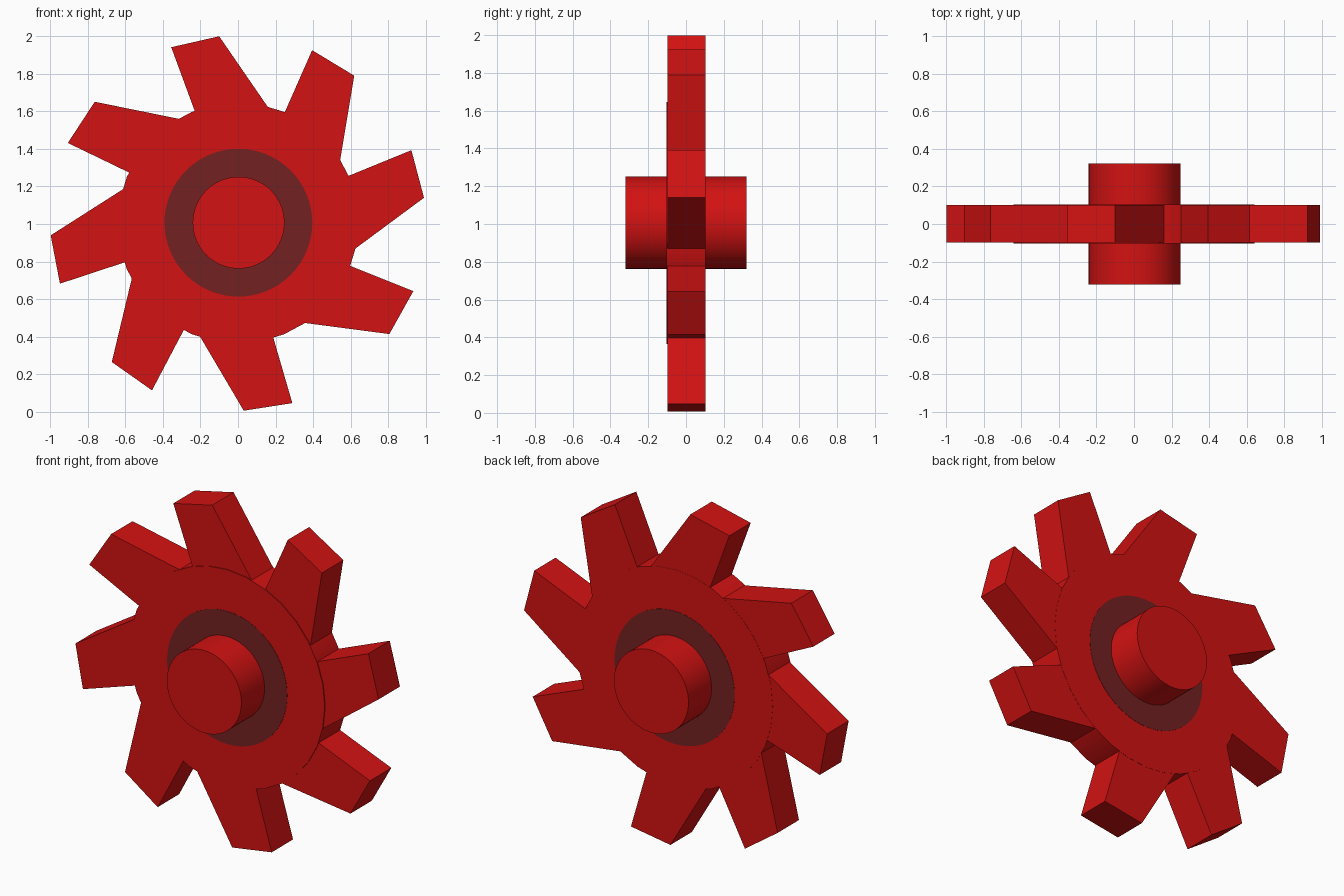
import bpy, bmesh, math

if "Cube" in bpy.data.objects:
    bpy.data.objects.remove(bpy.data.objects["Cube"])

CZ = 1.005  # height of the wheel axis


def material(name, colour):
    m = bpy.data.materials.new(name)
    m.diffuse_color = (*colour, 1)
    m.use_nodes = True
    m.node_tree.nodes["Principled BSDF"].inputs["Base Color"].default_value = m.diffuse_color
    return m


red = material("red", (0.65, 0.006, 0.006))
dark = material("dark_red", (0.17, 0.015, 0.015))


def drum(name, radius, half_width, mat, sides=32, x=0.0, z=CZ):
    """Cylinder lying along the y axis."""
    bpy.ops.mesh.primitive_cylinder_add(
        vertices=sides, radius=radius, depth=2 * half_width,
        location=(x, 0, z), rotation=(math.pi / 2, 0, 0))
    ob = bpy.context.object
    ob.name = name
    ob.data.materials.append(mat)
    bpy.ops.object.shade_smooth_by_angle()
    return ob


def tooth(name, angle):
    """Leaning tapered tooth, turned clockwise about the axis."""
    profile = [(-0.355, 0.935), (-0.10, 0.993), (0.22, 0.528), (-0.19, 0.487)]
    c, s = math.cos(angle), math.sin(angle)
    bm = bmesh.new()
    front = bm.faces.new([bm.verts.new((x * c + z * s, -0.098, z * c - x * s))
                          for x, z in profile])
    moved = bmesh.ops.extrude_face_region(bm, geom=[front], use_keep_orig=True)["geom"]
    bmesh.ops.translate(bm, vec=(0, 0.2, 0),
                        verts=[g for g in moved if isinstance(g, bmesh.types.BMVert)])
    bmesh.ops.recalc_face_normals(bm, faces=bm.faces)
    mesh = bpy.data.meshes.new(name)
    bm.to_mesh(mesh)
    bm.free()
    mesh.materials.append(red)
    ob = bpy.data.objects.new(name, mesh)
    ob.location.z = CZ
    bpy.context.collection.objects.link(ob)


# Wheel body, dark bearing ring and axle
drum("wheel_disc", 0.64, 0.103, red)
drum("bearing_ring", 0.393, 0.1045, dark, 64, 0.002, 1.007)
drum("axle", 0.244, 0.321, red, 64, 0.003, 1.007)

# Eight teeth, 44 degrees apart
for i in range(-4, 4):
    tooth(f"tooth_{i + 5}", math.radians(44 * i))
